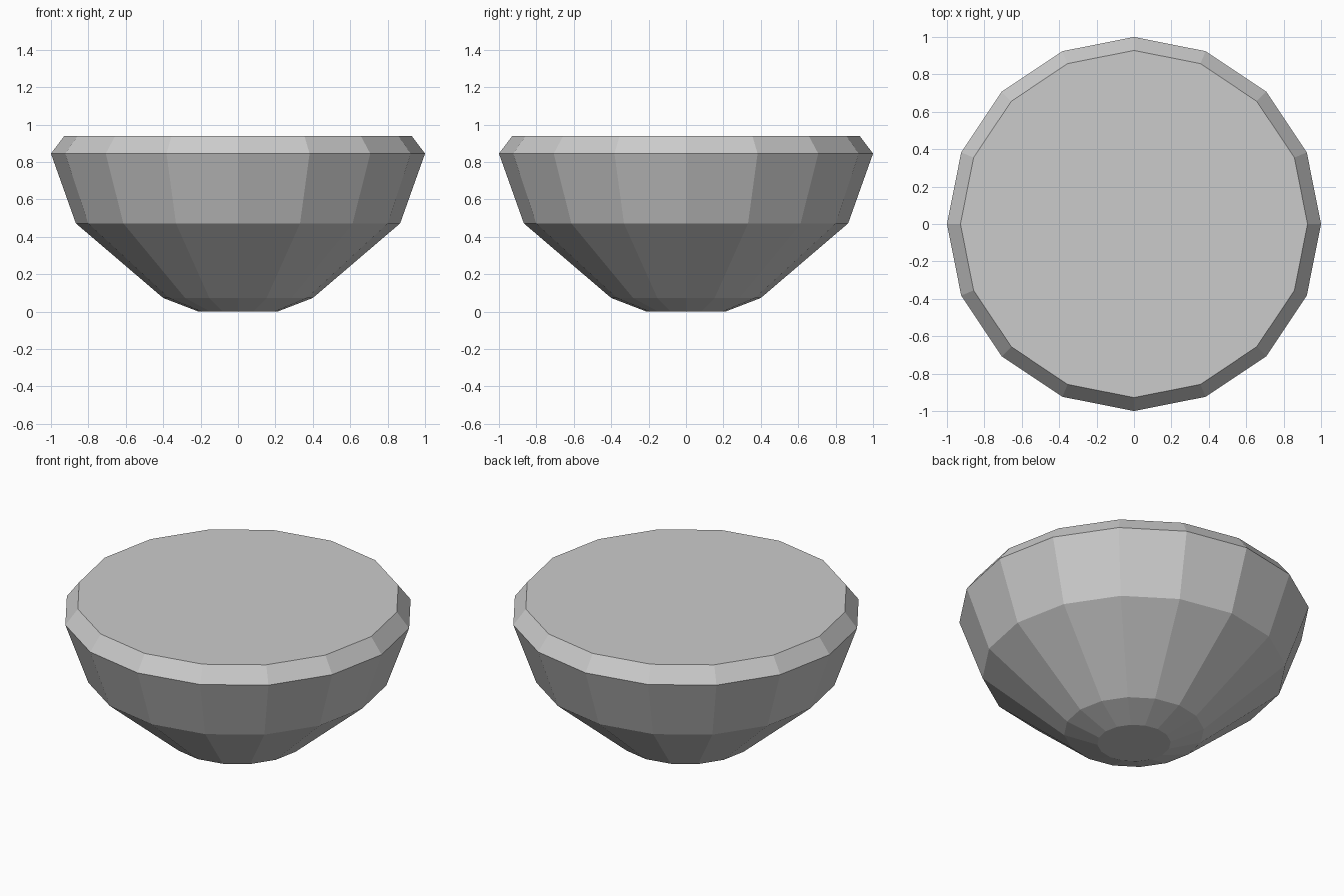
import bpy, bmesh
from math import cos, sin, tau

if "Cube" in bpy.data.objects:
    bpy.data.objects.remove(bpy.data.objects["Cube"])

SIDES = 16
# (radius, height) from the base up to the closed top
PROFILE = [(0.21, 0.0), (0.40, 0.073), (0.867, 0.472), (1.0, 0.845), (0.928, 0.94)]

bm = bmesh.new()

# Rings of the faceted bowl
rings = [[bm.verts.new((r * cos(tau * i / SIDES), r * sin(tau * i / SIDES), z))
          for i in range(SIDES)] for r, z in PROFILE]

# Side facets
for low, high in zip(rings, rings[1:]):
    for i in range(SIDES):
        j = (i + 1) % SIDES
        bm.faces.new((low[i], low[j], high[j], high[i]))

# Flat base and flat top
bm.faces.new(rings[0][::-1])
bm.faces.new(rings[-1])

mesh = bpy.data.meshes.new("bowl")
bm.to_mesh(mesh)
bm.free()
bpy.context.collection.objects.link(bpy.data.objects.new("bowl", mesh))
